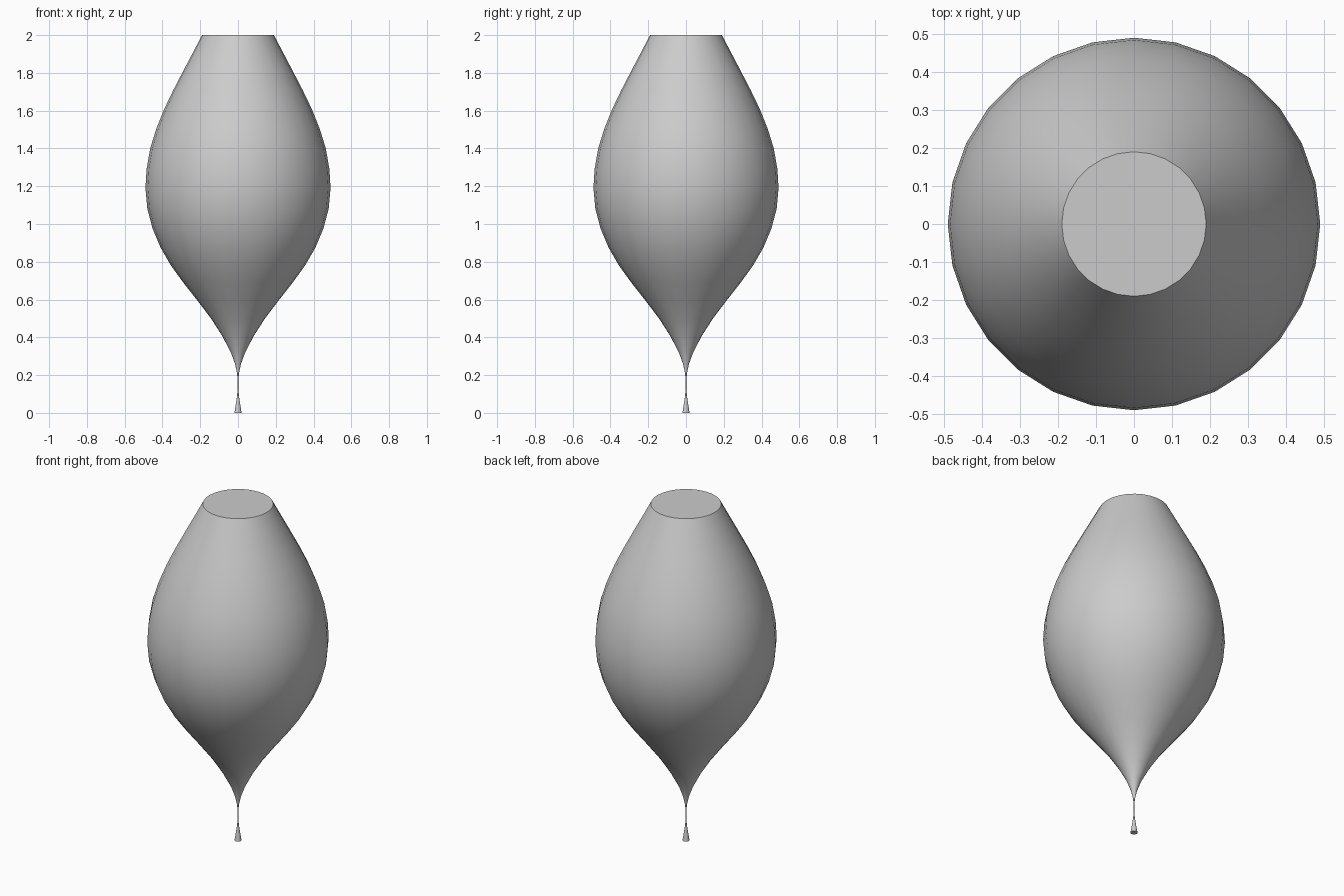
import bpy, bmesh, math

if "Cube" in bpy.data.objects:
    bpy.data.objects.remove(bpy.data.objects["Cube"])

SIDES = 28

grey = bpy.data.materials.new("plain_grey")
grey.diffuse_color = (0.6, 0.6, 0.6, 1)
grey.use_nodes = True
grey.node_tree.nodes["Principled BSDF"].inputs["Base Color"].default_value = grey.diffuse_color


def lathe(name, profile, sides):
    """Spin a (radius, height) profile around z and cap both ends."""
    bm = bmesh.new()
    rings = []
    for r, z in profile:
        rings.append([bm.verts.new((r * math.cos(2 * math.pi * i / sides),
                                    r * math.sin(2 * math.pi * i / sides), z))
                      for i in range(sides)])
    for low, high in zip(rings, rings[1:]):
        for i in range(sides):
            j = (i + 1) % sides
            bm.faces.new((low[i], low[j], high[j], high[i]))
    bm.faces.new(rings[0][::-1])
    bm.faces.new(rings[-1])
    mesh = bpy.data.meshes.new(name)
    bm.to_mesh(mesh)
    bm.free()
    mesh.materials.append(grey)
    obj = bpy.data.objects.new(name, mesh)
    bpy.context.collection.objects.link(obj)
    bpy.context.view_layer.objects.active = obj
    obj.select_set(True)
    bpy.ops.object.shade_smooth_by_angle(angle=math.radians(40))
    obj.select_set(False)
    return obj


# Bulb: pointed bottom, wide middle, flat cut top
lathe("bulb_body", [
    (0.002, 0.17), (0.005, 0.21), (0.016, 0.26), (0.038, 0.32), (0.085, 0.41),
    (0.143, 0.50), (0.215, 0.595), (0.29, 0.69), (0.355, 0.78), (0.41, 0.875),
    (0.452, 0.975), (0.48, 1.08), (0.49, 1.19), (0.484, 1.29), (0.465, 1.40),
    (0.434, 1.50), (0.39, 1.61), (0.342, 1.71), (0.29, 1.81), (0.24, 1.905),
    (0.19, 2.0)], SIDES)

# Thin thread joining the bulb to the small flared foot
lathe("thread", [(0.0015, 0.12), (0.0015, 0.18)], 8)
lathe("flared_foot", [(0.019, 0.0), (0.011, 0.05), (0.005, 0.09), (0.0015, 0.13)], SIDES)
